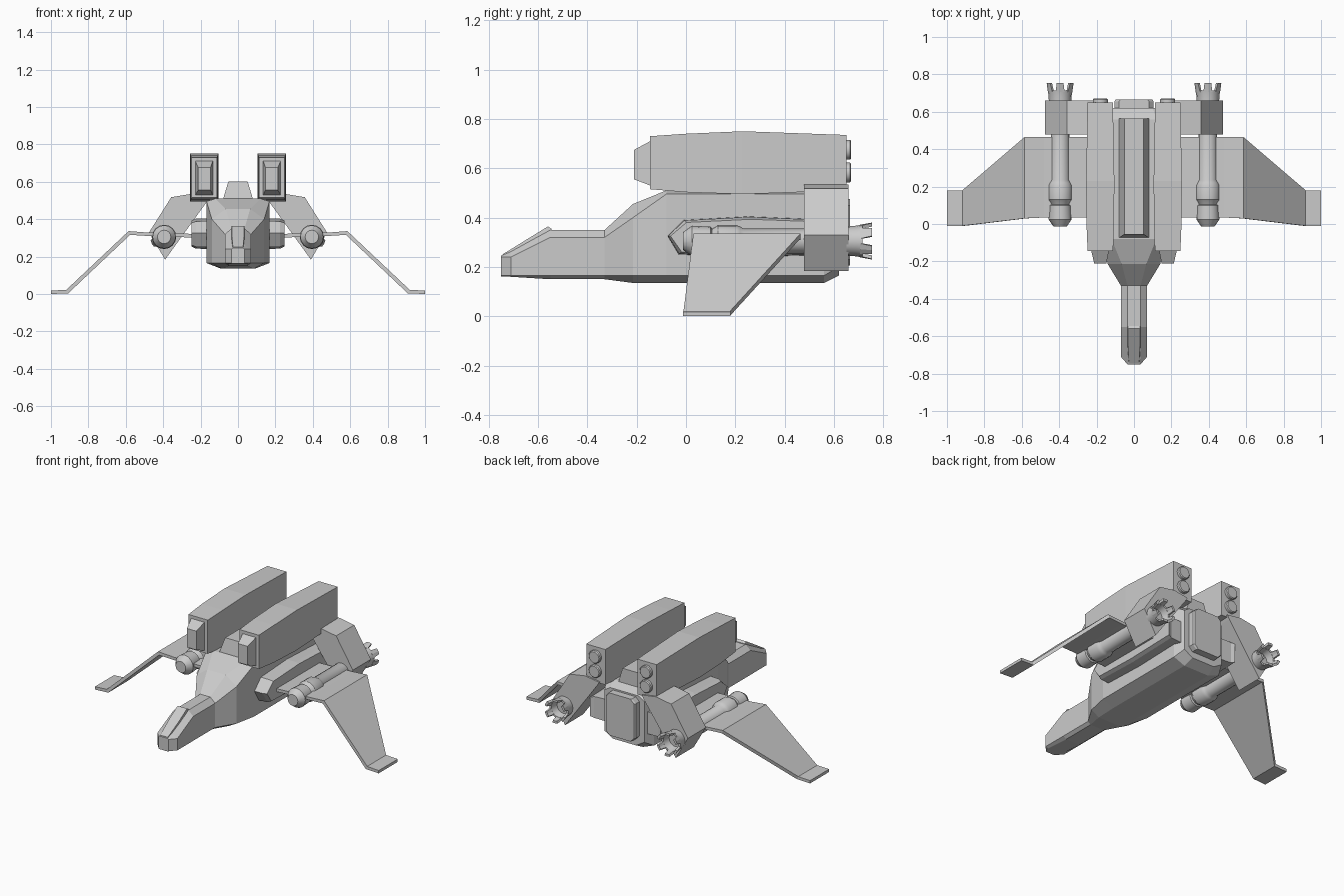
import bpy, bmesh
from math import sin, cos, pi, radians

if "Cube" in bpy.data.objects:
    bpy.data.objects.remove(bpy.data.objects["Cube"])


def finish(name, bm, mirror, smooth=False):
    bmesh.ops.recalc_face_normals(bm, faces=bm.faces)
    me = bpy.data.meshes.new(name)
    bm.to_mesh(me)
    bm.free()
    ob = bpy.data.objects.new(name, me)
    bpy.context.collection.objects.link(ob)
    if smooth:
        bpy.ops.object.select_all(action='DESELECT')
        ob.select_set(True)
        bpy.context.view_layer.objects.active = ob
        bpy.ops.object.shade_smooth_by_angle(angle=radians(30))
    if mirror:
        ob.modifiers.new("Mirror", 'MIRROR').use_mirror_merge = False
    return ob


def add_loft(bm, rings):
    vs = [[bm.verts.new(p) for p in r] for r in rings]
    n = len(vs[0])
    for a, b in zip(vs, vs[1:]):
        for i in range(n):
            bm.faces.new((a[i], a[(i + 1) % n], b[(i + 1) % n], b[i]))
    bm.faces.new(vs[0])
    bm.faces.new(vs[-1][::-1])


def loft(name, rings, mirror=True, smooth=False):
    bm = bmesh.new()
    add_loft(bm, rings)
    return finish(name, bm, mirror, smooth)


def rect(y, x0, x1, z0, z1):
    return [(x0, y, z0), (x1, y, z0), (x1, y, z1), (x0, y, z1)]


def circle(y, r, cx, cz, n=16):
    return [(cx + r * cos(2 * pi * i / n), y, cz + r * sin(2 * pi * i / n)) for i in range(n)]


# Fuselage: y, top half width, top z, side half width, side top z, side low z, bottom half width, bottom z
hull = [(-.75, .03, .245, .035, .24, .165, .03, .162),
        (-.71, .035, .262, .07, .24, .165, .05, .160),
        (-.55, .035, .35, .07, .32, .165, .05, .150),
        (-.33, .035, .35, .07, .32, .165, .05, .150),
        (-.215, .065, .455, .14, .40, .165, .085, .135),
        (-.08, .12, .51, .168, .495, .165, .09, .135),
        (.56, .12, .51, .168, .495, .165, .09, .135),
        (.62, .10, .485, .14, .46, .20, .08, .165)]
rings = []
for y, a, t, w, zs, zl, b, zb in hull:
    half = [(a, t), (w, zs), (w, zl), (b, zb)]
    rings.append([(x, y, z) for x, z in half] + [(-x, y, z) for x, z in half[::-1]])
loft("fuselage", rings, False)

# Canopy
loft("canopy", [[(x, y, z) for x, y, z in ((-w, y, z0), (w, y, z0), (w * .9, y, z1), (-w * .9, y, z1))]
                for y, w, z0, z1 in ((-.745, .03, .23, .25), (-.64, .037, .28, .315),
                                     (-.56, .037, .33, .364), (-.545, .037, .33, .354))], False)

# Dorsal spine
loft("dorsal_spine", [[(-.082, y0, .50), (.082, y0, .50), (.052, y1, .60), (-.052, y1, .60)]
                      for y0, y1 in ((-.075, -.055), (.565, .565))], False)

# Rear hatch with chamfered corners
loft("rear_hatch", [[(s * x, y, z) for s, x, z in
                     ((1, w, .23), (1, w, .45), (1, w - .025, .475), (-1, w - .025, .475),
                      (-1, w, .45), (-1, w, .23), (-1, w - .025, .205), (1, w - .025, .205))]
                    for y, w in ((.60, .105), (.655, .105), (.665, .098))], False)

# Upper pods
loft("upper_pod", [rect(-.21, .147, .213, .555, .675), rect(-.145, .135, .228, .53, .71),
                   rect(-.145, .112, .248, .515, .73), rect(.0, .107, .254, .503, .74),
                   rect(.23, .105, .256, .495, .75), rect(.65, .113, .248, .51, .735)])
for nm, z in (("upper", .675), ("lower", .583)):
    loft("pod_exhaust_" + nm, [circle(.64, .04, .18, z), circle(.665, .04, .18, z),
                               circle(.67, .035, .18, z)], smooth=True)

# Side intakes
side = [(-.075, .325), (-.01, .39), (.25, .405), (.6, .39), (.6, .25), (.25, .24), (-.03, .25)]
loft("side_intake", [[(x, y + dy, .325 + (z - .325) * k) for y, z in side]
                     for x, k, dy in ((.15, 1, 0), (.225, .97, .003), (.248, .85, .012))])

# Engine struts
strut = [(.475, .33), (.357, .517), (.25, .535), (.15, .52), (.165, .495), (.39, .183)]
loft("engine_strut", [[(x, y, z) for x, z in strut] for y in (.478, .66)])

# Engine tubes
CX, CZ = .395, .305
tube = [(-.013, .036), (.025, .062), (.10, .058), (.105, .05), (.12, .058), (.13, .065), (.205, .065),
        (.22, .058), (.235, .05), (.65, .05), (.65, .06), (.69, .062), (.715, .067), (.715, .054), (.67, .045)]
loft("engine_tube", [circle(y, r, CX, CZ) for y, r in tube], smooth=True)

# Nozzle claws
bm = bmesh.new()
for i in range(6):
    c = 2 * pi * i / 6 + pi / 6
    ends = []
    for y, r0, r1, h in ((.705, .053, .066, .38), (.755, .06, .075, .24)):
        ends.append([(CX + r * cos(a), y, CZ + r * sin(a))
                     for r, a in ((r0, c - h), (r1, c - h), (r1, c), (r1, c + h), (r0, c + h), (r0, c))])
    add_loft(bm, ends)
finish("nozzle_claws", bm, True)

# Drooped wings: top x, bottom x, front y, back y, top z, bottom z
wing = [(.2, .2, .035, .465, .32, .30), (.48, .48, .035, .465, .328, .31), (.585, .577, .03, .465, .336, .316),
        (.918, .908, -.01, .18, .022, .003), (1.0, 1.0, -.012, .18, .018, .0)]
loft("wing", [[(xt, y0, zt), (xt, y1, zt), (xb, y1, zb), (xb, y0, zb)]
              for xt, xb, y0, y1, zt, zb in wing])
